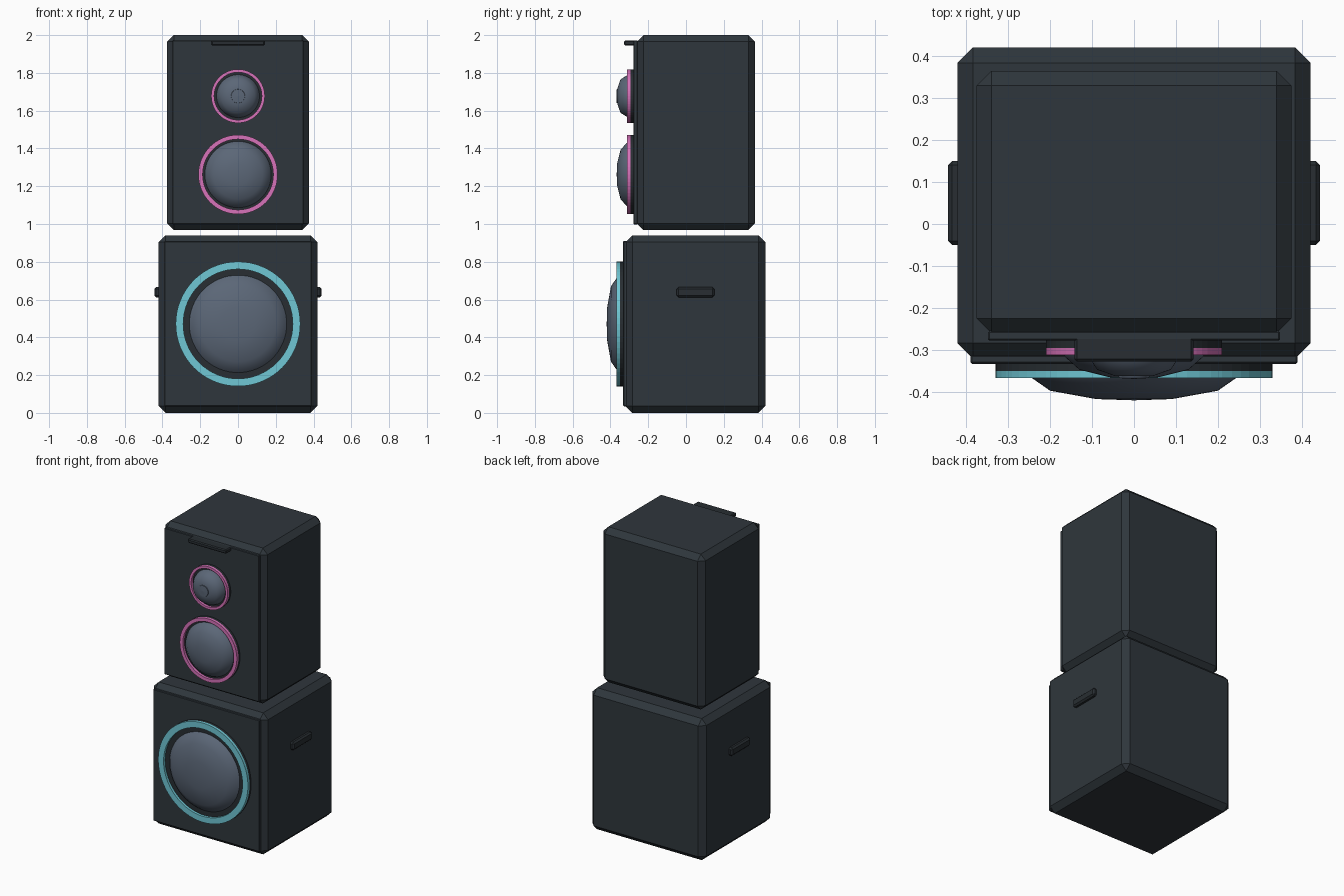
import bpy, bmesh, math

if "Cube" in bpy.data.objects:
    bpy.data.objects.remove(bpy.data.objects["Cube"])


def mat(name, rgb):
    m = bpy.data.materials.new(name)
    m.diffuse_color = (*rgb, 1)
    m.use_nodes = True
    m.node_tree.nodes["Principled BSDF"].inputs["Base Color"].default_value = m.diffuse_color
    return m


CASE = mat("dark slate", (0.028, 0.037, 0.045))
TRIM = mat("black trim", (0.021, 0.027, 0.032))
CONE = mat("blue grey", (0.105, 0.135, 0.185))
PINK = mat("pink", (0.68, 0.17, 0.49))
TEAL = mat("teal", (0.16, 0.57, 0.66))


def finish(name, bm, material):
    bmesh.ops.recalc_face_normals(bm, faces=bm.faces)
    me = bpy.data.meshes.new(name)
    bm.to_mesh(me)
    bm.free()
    me.materials.append(material)
    ob = bpy.data.objects.new(name, me)
    bpy.context.collection.objects.link(ob)
    return ob


def box(name, lo, hi, chamfer, material):
    """Box between two corners with single-segment chamfered edges."""
    bm = bmesh.new()
    bmesh.ops.create_cube(bm, size=1)
    for v in bm.verts:
        v.co = [l + (c + 0.5) * (h - l) for c, l, h in zip(v.co, lo, hi)]
    bmesh.ops.bevel(bm, geom=bm.edges[:], offset=chamfer, segments=1,
                    affect='EDGES', profile=0.5)
    return finish(name, bm, material)


def lathe(name, z, profile, material, closed=False, smooth=False, sides=64):
    """Spin (radius, y) points around the forward axis at height z."""
    bm = bmesh.new()
    rows = []
    for r, y in profile:
        if r == 0:
            rows.append([bm.verts.new((0, y, z))] * sides)
        else:
            rows.append([bm.verts.new((r * math.cos(a), y, z + r * math.sin(a)))
                         for a in (math.tau * i / sides for i in range(sides))])
    pairs = list(zip(rows, rows[1:]))
    if closed:
        pairs.append((rows[-1], rows[0]))
    for a, b in pairs:
        for i in range(sides):
            j = (i + 1) % sides
            quad = list(dict.fromkeys((a[i], a[j], b[j], b[i])))
            if len(quad) > 2:
                bm.faces.new(quad)
    for f in bm.faces:
        f.smooth = smooth
    return finish(name, bm, material)


def driver(name, z, r_out, r_in, back, mid, front, ring, dome):
    """Mounting collar, coloured ring and domed cone."""
    lathe(name + "_collar", z,
          [(0, back), (r_out, back), (r_out, mid), (0, mid)], TRIM)
    lathe(name + "_ring", z,
          [(r_out, mid), (r_out, front), (r_in, front), (r_in, mid)], ring, closed=True)
    lathe(name + "_cone", z, dome, CONE, smooth=True)


# Bass cabinet with front baffle
box("bass_cabinet", (-0.42, -0.32, 0), (0.42, 0.42, 0.94), 0.036, CASE)
box("bass_baffle", (-0.39, -0.333, 0.035), (0.39, -0.312, 0.91), 0.004, CASE)

# Top cabinet with front baffle
box("top_cabinet", (-0.375, -0.26, 0.968), (0.375, 0.365, 2.0), 0.035, CASE)
box("top_baffle", (-0.348, -0.278, 0.998), (0.348, -0.255, 1.972), 0.004, CASE)

# Drivers
driver("woofer", 0.471, 0.33, 0.29, -0.325, -0.35, -0.367, TEAL,
       [(0.262, -0.345), (0.243, -0.367), (0.20, -0.397), (0.09, -0.417), (0, -0.42)])
driver("midrange", 1.262, 0.21, 0.187, -0.27, -0.295, -0.312, PINK,
       [(0.178, -0.29), (0.165, -0.316), (0.13, -0.347), (0.058, -0.365), (0, -0.367)])
driver("tweeter", 1.677, 0.142, 0.126, -0.27, -0.295, -0.312, PINK,
       [(0.115, -0.29), (0.108, -0.316), (0.088, -0.347), (0.045, -0.362), (0, -0.364)])
# Raised centre cap of the tweeter
lathe("tweeter_cap", 1.677, [(0.038, -0.355), (0.036, -0.367), (0, -0.369)], CONE)

# Lip under the top edge
box("top_lip", (-0.142, -0.328, 1.945), (0.142, -0.255, 1.972), 0.006, TRIM)

# Side handles
for side, s in (("left", -1), ("right", 1)):
    xs = sorted((s * 0.40, s * 0.443))
    box(side + "_handle", (xs[0], -0.05, 0.612), (xs[1], 0.15, 0.666), 0.01, TRIM)
